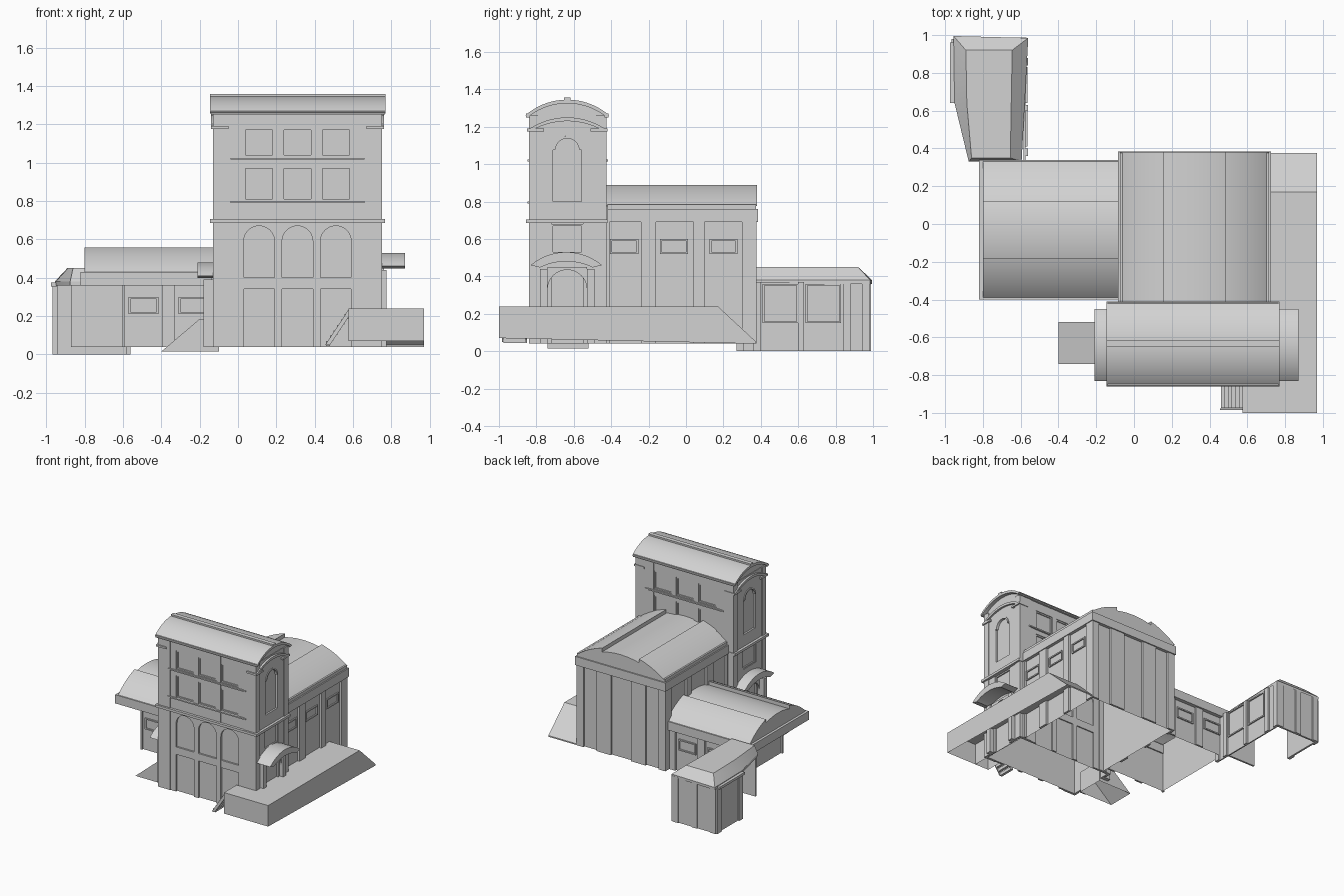
import bpy, bmesh, math

cube = bpy.data.objects.get("Cube")
if cube:
    bpy.data.objects.remove(cube)

GREY = (0.65, 0.65, 0.65, 1)
stone = bpy.data.materials.new("plain grey")
stone.use_nodes = True
stone.diffuse_color = GREY
stone.node_tree.nodes["Principled BSDF"].inputs["Base Color"].default_value = GREY


def make(name, *pieces):
    """Join pieces (functions that draw into a bmesh) into one object."""
    bm = bmesh.new()
    for piece in pieces:
        piece(bm)
    bmesh.ops.recalc_face_normals(bm, faces=bm.faces)
    mesh = bpy.data.meshes.new(name)
    bm.to_mesh(mesh)
    bm.free()
    mesh.materials.append(stone)
    mesh.shade_smooth()
    mesh.set_sharp_from_angle(angle=math.radians(25))
    obj = bpy.data.objects.new(name, mesh)
    bpy.context.collection.objects.link(obj)
    return obj


def prism(axis, a, b, pts, caps=True, open_last=False, top=None):
    """Extrude an outline from a to b; top gives a different end outline."""
    def place(p, t):
        return {"x": (t, *p), "y": (p[0], t, p[1]), "z": (*p, t)}[axis]

    def draw(bm):
        lo = [bm.verts.new(place(p, a)) for p in pts]
        hi = [bm.verts.new(place(p, b)) for p in (top or pts)]
        n = len(pts)
        for i in range(n - 1 if open_last else n):
            j = (i + 1) % n
            bm.faces.new((lo[i], lo[j], hi[j], hi[i]))
        if caps and not top:
            bm.faces.new(lo)
        if caps:
            bm.faces.new(hi)
    return draw


def rect(u0, u1, v0, v1):
    return [(u0, v0), (u1, v0), (u1, v1), (u0, v1)]


def box(x0, x1, y0, y1, z0, z1):
    return prism("z", z0, z1, rect(x0, x1, y0, y1))


def walls(x0, x1, y0, y1, z0, z1):
    return prism("z", z0, z1, rect(x0, x1, y0, y1), caps=False)


def ring(x0, x1, y0, y1, z0, z1, w=0.04):
    """Four bars running round a building, as a cornice."""
    return [box(x0, x1, y0, y0 + w, z0, z1), box(x0, x1, y1 - w, y1, z0, z1),
            box(x0, x0 + w, y0 + w, y1 - w, z0, z1), box(x1 - w, x1, y0 + w, y1 - w, z0, z1)]


def frame(axis, a, b, u0, u1, v0, v1, w=0.01):
    """Raised border of a window."""
    return [prism(axis, a, b, r) for r in (
        rect(u0, u1, v0, v0 + w), rect(u0, u1, v1 - w, v1),
        rect(u0, u0 + w, v0 + w, v1 - w), rect(u1 - w, u1, v0 + w, v1 - w))]


def arc(c, half, z, rise, u0=None, u1=None, n=20):
    radius = (half * half + rise * rise) / (2 * rise)
    u0, u1 = (-half, half) if u0 is None else (u0, u1)
    us = [u0 + (u1 - u0) * (1 - math.cos(math.pi * i / n)) / 2 for i in range(n + 1)]
    return [(c + u, z + rise - radius + math.sqrt(max(0, radius ** 2 - u * u))) for u in us]


def arch_band(axis, a, b, c, half, z, rise, t):
    outer = arc(c, half, z, rise)
    return prism(axis, a, b, outer + arc(c, half - t, z - t / 4, rise - t * 0.75)[::-1])


def spandrel(axis, a, b, c, half, spring, top):
    """Wall piece above a round-headed window."""
    return prism(axis, a, b, arc(c, half, spring, half) + [(c + half, top), (c - half, top)])


def stepped_roof(axis, a, b, c, half, z, rise, strip, dz):
    """Barrel roof whose middle strip sits at another level."""
    mid = [(u, v + dz) for u, v in arc(c, half, z, rise, -strip, strip, 8)]
    pts = arc(c, half, z, rise, -half, -strip, 10) + mid + arc(c, half, z, rise, strip, half, 10)
    return prism(axis, a, b, pts, open_last=True)


# Tower: shell, cornices and curved roof
BAYS = (0.11, 0.31, 0.51)
TY = -0.635
make("tower_walls", walls(-0.11, 0.73, -0.82, -0.445, 0.04, 1.26))
make("tower_gables", prism("x", -0.12, 0.74, arc(TY, 0.21, 1.25, 0.08), open_last=True))
make("tower_roof", arch_band("x", -0.145, 0.77, TY, 0.225, 1.26, 0.085, 0.02))
make("tower_roof_ridge", box(-0.145, 0.77, TY - 0.017, TY + 0.017, 1.33, 1.357))
make("tower_eaves", *[box(-0.14, 0.765, y, y + 0.02, 1.25, 1.27) for y in (-0.855, -0.435)])
make("tower_middle_cornice", *ring(-0.145, 0.765, -0.855, -0.42, 0.685, 0.705))
make("corner_capitals", *[box(x, x + 0.09, y, y + 0.09, 1.175, 1.19)
                          for x in (-0.14, 0.67) for y in (-0.85, -0.51)])

# Tower long faces, front and back
for side, wall, out in (("front", -0.82, -1), ("back", -0.445, 1)):
    full, field = wall + 0.02 * out, wall + 0.015 * out
    make(side + "_corner_piers", *[prism("y", wall, full, rect(u, u + 0.11, 0.04, 1.26))
                                   for u in (-0.13, 0.64)])
    make(side + "_mullions", *[prism("y", wall, field, rect(u, v, 0.04, 1.26)) for u, v in
                               ((-0.02, 0.03), (0.19, 0.23), (0.39, 0.43), (0.59, 0.64))])
    make(side + "_floor_bands", *[prism("y", wall, field - 0.001 * out, rect(-0.02, 0.64, u, v))
                                  for u, v in ((0.34, 0.4), (0.68, 0.8), (0.98, 1.03), (1.18, 1.26))])
    make(side + "_ledges", *[prism("y", wall, wall + 0.028 * out, rect(-0.04, 0.66, z, z + 0.01))
                             for z in (0.79, 1.015)])
    make(side + "_window_heads", *[spandrel("y", wall, field, c, 0.08, 0.59, 0.69) for c in BAYS])
    make(side + "_window_frames", *[f for c in BAYS for u, v in ((0.8, 0.98), (1.03, 1.18))
                                    for f in frame("y", wall, wall + 0.008 * out, c - 0.08, c + 0.08, u, v)])

# Tower narrow faces with awnings
for side, wall, out, drop in (("left", 0.73, 1, 0), ("right", -0.11, -1, 0.05)):
    full, field = wall + 0.02 * out, wall + 0.014 * out
    make(side + "_end_piers", *[prism("x", wall, full, rect(u, u + 0.05, 0.04, 1.26))
                                for u in (-0.84, -0.48)])
    make(side + "_end_field", *[prism("x", wall, field, rect(*r)) for r in (
        (-0.79, -0.71, 0.7, 1.26), (-0.56, -0.48, 0.7, 1.26), (-0.71, -0.56, 0.7, 0.8),
        (-0.79, -0.72, 0.04, 0.7), (-0.55, -0.48, 0.04, 0.7), (-0.72, -0.55, 0.44, 0.52))])
    make(side + "_end_window_head", spandrel("x", wall, field, TY, 0.075, 1.075, 1.26))
    make(side + "_end_window_trim", arch_band("x", wall, full, TY, 0.075, 1.075, 0.0749, 0.012))
    make(side + "_gable_trim", arch_band("x", wall, full + 0.01 * out, TY, 0.2, 1.19, 0.06, 0.02))
    make(side + "_end_window_frame", *frame("x", wall, wall + 0.01 * out, -0.72, -0.55, 0.52, 0.68))
    tip = 0.87 if out > 0 else -0.21
    make(side + "_awning", arch_band("x", wall, tip, -0.64, 0.19, 0.46 - drop, 0.07, 0.05))
    jamb = 0.775 if out > 0 else -0.18
    make(side + "_door_jambs", *[prism("x", wall, jamb, rect(u, u + 0.04, 0.04, 0.44 - drop))
                                 for u in (-0.78, -0.53)])
    make(side + "_door_head", spandrel("x", wall, wall + 0.03 * out, TY, 0.105, 0.33 - drop, 0.45 - drop))

# Main hall with stepped barrel roof
make("hall_walls", walls(-0.06, 0.7, -0.44, 0.36, 0.04, 0.78))
make("hall_cornice", *ring(-0.085, 0.725, -0.42, 0.385, 0.69, 0.76))
make("hall_parapet", *ring(-0.075, 0.715, -0.42, 0.375, 0.76, 0.785))
make("hall_roof", stepped_roof("y", -0.44, 0.38, 0.32, 0.395, 0.775, 0.135, 0.165, -0.03))
for side, wall, out in (("left", 0.7, 1), ("right", -0.06, -1)):
    make("hall_%s_piers" % side, *[prism("x", wall, wall + 0.018 * out, rect(u, v, 0.04, 0.69)) for u, v in
                                   ((-0.43, -0.41), (-0.24, -0.16), (0.04, 0.1), (0.3, 0.375))])
make("hall_window_frames", *[f for c in (-0.33, -0.065, 0.2)
                             for f in frame("x", 0.7, 0.71, c - 0.075, c + 0.075, 0.52, 0.6)])
make("hall_back_piers", *[prism("y", 0.36, 0.376, rect(u, u + w, 0.04, 0.69)) for u, w in
                          ((-0.075, 0.06), (0.1, 0.13), (0.41, 0.13), (0.655, 0.06))])

# Low wing with overhanging roof
make("wing_walls", walls(-0.59, -0.06, -0.37, 0.31, 0.04, 0.44))
make("wing_cornice", *ring(-0.82, -0.06, -0.4, 0.34, 0.36, 0.43), box(-0.78, -0.59, -0.36, 0.3, 0.36, 0.43))
make("wing_roof", stepped_roof("x", -0.8, -0.06, -0.03, 0.36, 0.43, 0.15, 0.15, -0.03))
for side, wall, out in (("front", -0.37, -1), ("back", 0.31, 1)):
    make("wing_%s_piers" % side, *[prism("y", wall, wall + 0.015 * out, rect(u, v, 0.04, 0.36)) for u, v in
                                   ((-0.605, -0.59), (-0.395, -0.33), (-0.13, -0.06))])
    make("wing_%s_windows" % side, *[f for u in (-0.57, -0.31) for f in
                                     frame("y", wall, wall + 0.01 * out, u, u + 0.155, 0.21, 0.3)])
make("wing_end_windows", *[f for u in (-0.24, 0.04) for f in
                           frame("x", -0.59, -0.6, u, u + 0.15, 0.21, 0.3)])

# Rear gatehouse: partial walls under a hipped roof
make("gate_walls", box(-0.585, -0.575, 0.27, 0.975, 0, 0.37), box(-0.955, -0.575, 0.965, 0.98, 0, 0.37),
     box(-0.955, -0.94, 0.65, 0.97, 0, 0.37), box(-0.87, -0.6, 0.34, 0.355, 0.04, 0.37))
make("gate_piers", *[box(-0.575, -0.56, u, v, 0, 0.37) for u, v in
                     ((0.27, 0.31), (0.36, 0.4), (0.6, 0.63), (0.84, 0.88), (0.94, 0.985))],
     *[box(u, u + 0.05, 0.98, 0.988, 0, 0.37) for u in (-0.955, -0.79, -0.62)],
     *[box(-0.967, -0.955, u, u + 0.05, 0, 0.36) for u in (0.65, 0.93)])
make("gate_window_frames", *[f for u in (0.41, 0.64) for f in
                             frame("x", -0.575, -0.565, u, u + 0.19, 0.15, 0.36)])
EAVE = [(-0.955, 0.995), (-0.56, 0.985), (-0.595, 0.33), (-0.875, 0.33), (-0.95, 0.64)]
CROWN = [(-0.89, 0.92), (-0.645, 0.92), (-0.655, 0.35), (-0.86, 0.35), (-0.885, 0.64)]
make("gate_eave", prism("z", 0.36, 0.38, EAVE, caps=False), box(-0.975, -0.94, 0.64, 0.96, 0.355, 0.375))
make("gate_roof", prism("z", 0.38, 0.45, EAVE, top=CROWN))

# Side terrace with a ramp at the back and steps at the front
make("terrace", prism("x", 0.7, 0.97, [(-1, 0.07), (-1, 0.24), (0.17, 0.24), (0.375, 0.05), (0.375, 0.04)],
                      open_last=True),
     prism("x", 0.575, 0.7, [(-1, 0.07), (-1, 0.24), (-0.84, 0.24), (-0.84, 0.07)], open_last=True))
make("front_steps", *[box(0.46 + 0.019 * i, 0.48 + 0.019 * i, -0.975, -0.85, 0.045 + 0.028 * i, 0.07 + 0.028 * i)
                      for i in range(6)])
make("step_rails", *[prism("y", y, y + 0.008, [(0.455, 0.05), (0.48, 0.05), (0.58, 0.2), (0.58, 0.24)])
                     for y in (-0.985, -0.86)])

# Entrance ramp
make("entrance_ramp", prism("y", -0.74, -0.52, [(-0.4, 0.015), (-0.2, 0.185), (-0.1, 0.185), (-0.1, 0.015)],
                            open_last=True))
